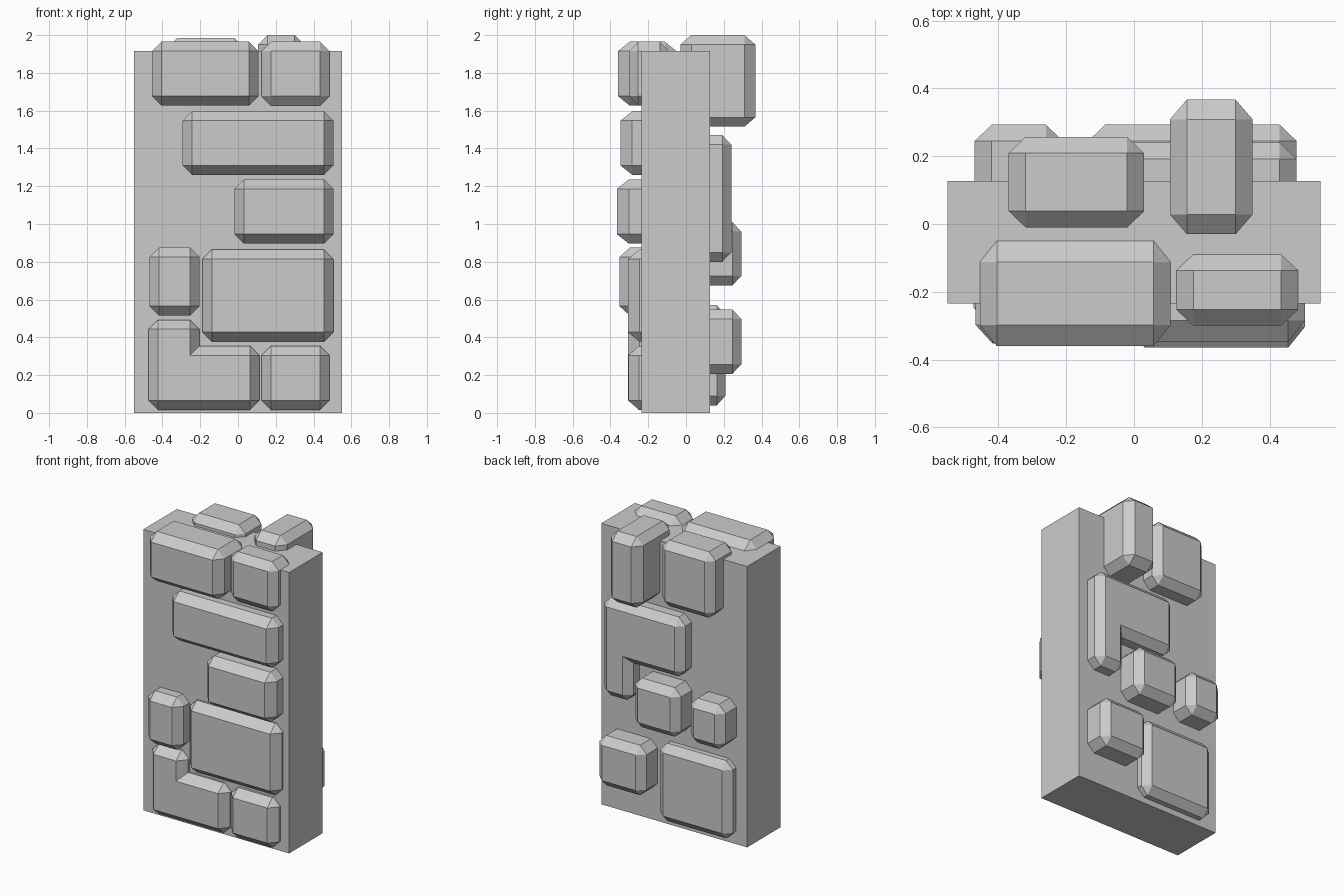
import bpy
import bmesh


def block(name, outline, y0, y1, by, b=0.05):
    """Prism over an x-z outline, chamfered on every convex edge (b in x/z, by in y)."""
    k = by / b if b else 1.0
    bm = bmesh.new()
    base = bm.faces.new([bm.verts.new((x, y0 / k, z)) for x, z in outline])
    ext = bmesh.ops.extrude_face_region(bm, geom=[base])
    for v in ext["geom"]:
        if isinstance(v, bmesh.types.BMVert):
            v.co.y = y1 / k
    bmesh.ops.recalc_face_normals(bm, faces=bm.faces)
    if b:
        edges = [e for e in bm.edges if e.is_convex]
        bmesh.ops.bevel(bm, geom=edges, offset=b, offset_type='OFFSET',
                        segments=1, profile=0.5, affect='EDGES')
    for v in bm.verts:
        v.co.y *= k
    bmesh.ops.recalc_face_normals(bm, faces=bm.faces)
    mesh = bpy.data.meshes.new(name)
    bm.to_mesh(mesh)
    bm.free()
    bpy.context.collection.objects.link(bpy.data.objects.new(name, mesh))


def rect(x0, x1, z0, z1):
    return [(x0, z0), (x1, z0), (x1, z1), (x0, z1)]


# Wall core
block("wall_core", rect(-0.55, 0.55, 0, 1.915), -0.235, 0.127, 0, 0)

# Front stones: x range, z range, y range, y chamfer
front = [
    (-0.455, 0.108, 1.627, 1.965, -0.36, -0.05, 0.062),
    (0.125, 0.484, 1.627, 1.965, -0.30, -0.09, 0.047),
    (-0.293, 0.505, 1.26, 1.597, -0.347, -0.05, 0.062),
    (-0.018, 0.505, 0.896, 1.236, -0.365, -0.05, 0.062),
    (-0.468, -0.203, 0.515, 0.875, -0.352, -0.05, 0.055),
    (-0.188, 0.505, 0.377, 0.865, -0.307, -0.05, 0.06),
    (0.124, 0.484, 0.016, 0.355, -0.305, -0.05, 0.055),
]
for i, (x0, x1, z0, z1, y0, y1, by) in enumerate(front):
    block(f"front_stone_{i + 1}", rect(x0, x1, z0, z1), y0, y1, by)

# Front corner stone, L-shaped
block("front_corner_stone",
      [(-0.473, 0.016), (0.114, 0.016), (0.114, 0.355), (-0.203, 0.355),
       (-0.203, 0.493), (-0.473, 0.493)], -0.307, -0.03, 0.06)

# Back stones, the first two rising above the wall top
back = [
    (-0.37, 0.03, 1.535, 1.985, -0.01, 0.257, 0.048),
    (0.106, 0.35, 1.515, 2.0, -0.03, 0.367, 0.058),
    (-0.135, 0.21, 0.675, 1.01, 0.0, 0.293, 0.048),
    (-0.47, -0.21, 0.682, 0.985, 0.0, 0.293, 0.048),
    (0.125, 0.48, 0.207, 0.547, 0.0, 0.293, 0.048),
    (-0.467, 0.078, 0.04, 0.57, -0.05, 0.208, 0.045),
]
for i, (x0, x1, z0, z1, y0, y1, by) in enumerate(back):
    block(f"back_stone_{i + 1}", rect(x0, x1, z0, z1), y0, y1, by)

# Back corner stone, L-shaped
block("back_corner_stone",
      [(0.26, 0.80), (0.48, 0.80), (0.48, 1.47), (-0.13, 1.47),
       (-0.13, 1.065), (0.26, 1.065)], -0.03, 0.24, 0.048)
